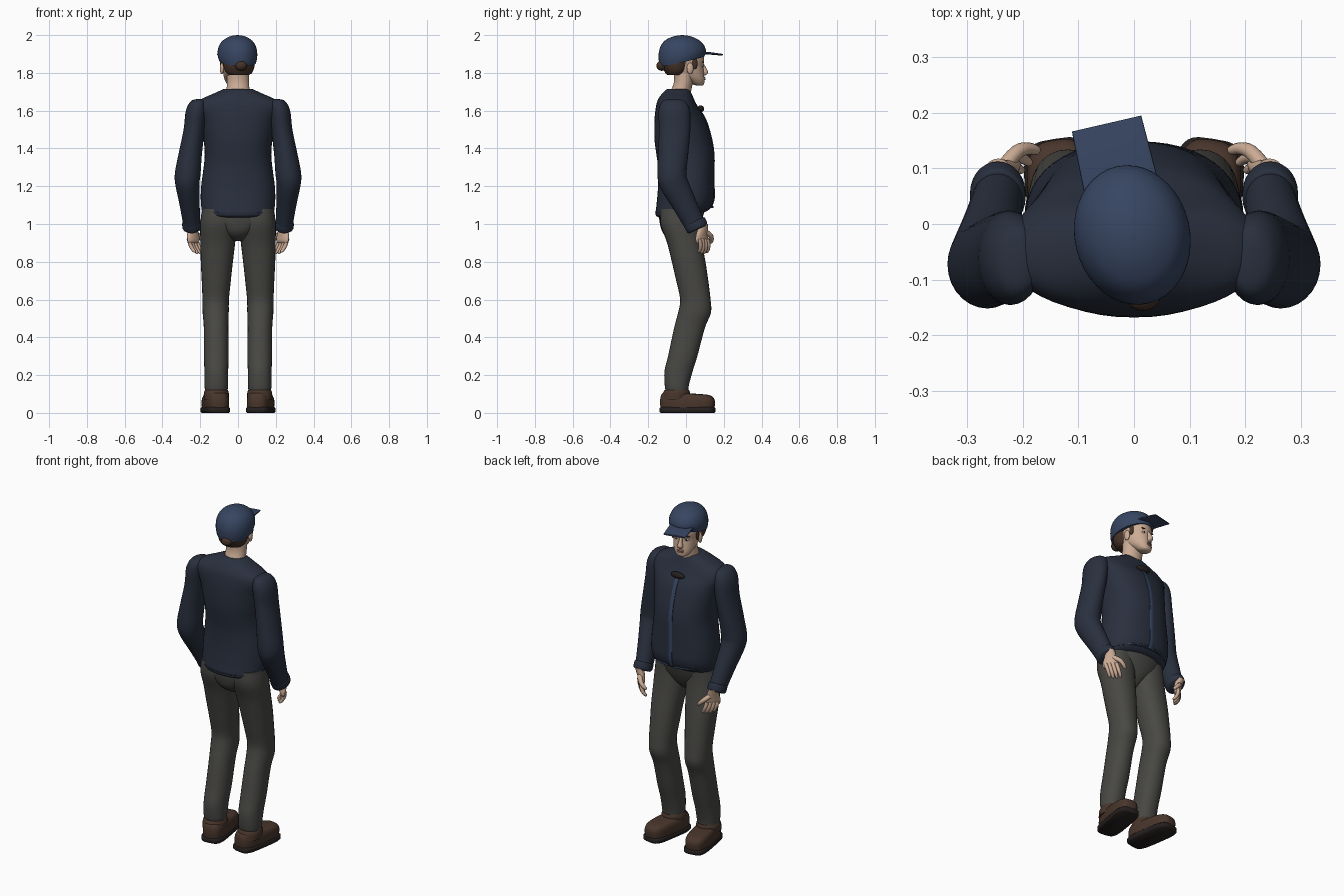
import bpy, bmesh, math
from mathutils import Matrix, Vector


def material(name, r, g, b):
    m = bpy.data.materials.new(name)
    m.diffuse_color = (r, g, b, 1)
    return m


NAVY = material("navy_cloth", .022, .029, .048)
BLUE = material("blue_cloth", .038, .06, .12)
GREY = material("grey_cloth", .065, .064, .058)
BROWN = material("brown_leather", .065, .036, .024)
SOLE = material("dark_sole", .018, .014, .013)
SKIN = material("skin", .6, .41, .3)
LIP = material("lips", .4, .19, .15)
HAIR = material("brown_hair", .06, .032, .022)
WHITE = material("eye_white", .7, .7, .68)
I = Matrix.Identity(4)


def spline(rows, steps):
    """Smooth interpolation through rows of numbers."""
    out = []
    for i in range(len(rows) - 1):
        a, b, c, d = (rows[max(0, min(len(rows) - 1, i + k))] for k in (-1, 0, 1, 2))
        for j in range(steps):
            t = j / steps
            out.append([.5 * (2*q + (r-p)*t + (2*p-5*q+4*r-s)*t*t + (3*q-p-3*r+s)*t**3)
                        for p, q, r, s in zip(a, b, c, d)])
    return out + [list(rows[-1])]


def skin_rings(name, rings, mat, sharp=50):
    """Join rings of points into one closed smooth mesh."""
    bm = bmesh.new()
    vr = [[bm.verts.new(p) for p in r] for r in rings]
    n = len(vr[0])
    for a, b in zip(vr, vr[1:]):
        for k in range(n):
            bm.faces.new((a[k], a[(k+1) % n], b[(k+1) % n], b[k]))
    bm.faces.new(vr[0])
    bm.faces.new(vr[-1])
    bmesh.ops.recalc_face_normals(bm, faces=bm.faces)
    me = bpy.data.meshes.new(name)
    bm.to_mesh(me)
    bm.free()
    me.shade_smooth()
    me.set_sharp_from_angle(angle=math.radians(sharp))
    me.materials.append(mat)
    ob = bpy.data.objects.new(name, me)
    bpy.context.collection.objects.link(ob)
    return ob


def loft(name, rows, mat, n=2.0, side=1, steps=4, segs=28, mtx=I, sharp=50):
    """Rows: x, y, z, half width, half depth, tilt about x."""
    rows = [tuple(r) + (0,) * (6 - len(r)) for r in rows]
    rings = []
    for x, y, z, rx, ry, t in spline(rows, steps):
        ring = []
        for k in range(segs):
            a = 2 * math.pi * k / segs
            c, s = math.cos(a), math.sin(a)
            c = math.copysign(abs(c) ** (2 / n), c) * max(rx, .001)
            s = math.copysign(abs(s) ** (2 / n), s) * max(ry, .001)
            p = mtx @ Vector((x + c, y + s * math.cos(t), z + s * math.sin(t)))
            ring.append((p.x * side, p.y, p.z))
        rings.append(ring)
    return skin_rings(name, rings, mat, sharp)


def tube(name, rows, mat, side=1, steps=3, segs=10):
    """Rows: x, y, z, radius along a free path."""
    pts = spline(rows, steps)
    rings = []
    for i, p in enumerate(pts):
        d = Vector(pts[min(i+1, len(pts)-1)][:3]) - Vector(pts[max(i-1, 0)][:3])
        q = d.to_track_quat('Z', 'Y')
        ring = []
        for k in range(segs):
            a = 2 * math.pi * k / segs
            v = Vector(p[:3]) + q @ Vector((math.cos(a), math.sin(a), 0)) * max(p[3], .0008)
            ring.append((v.x * side, v.y, v.z))
        rings.append(ring)
    return skin_rings(name, rings, mat)


def ball(name, c, r, mat, side=1, mtx=I):
    rows = [(c[0], c[1], c[2] - r[2] * math.cos(a), r[0] * math.sin(a), r[1] * math.sin(a))
            for a in [math.pi * i / 12 for i in range(13)]]
    return loft(name, rows, mat, side=side, steps=1, segs=20, mtx=mtx)


# jacket: z, back y, front y, half width, hem tilt
body = [(1.05, -.145, .105, .178, .12), (1.068, -.162, .132, .19, .12),
        (1.12, -.156, .148, .197, .08), (1.2, -.148, .148, .195, 0),
        (1.3, -.148, .148, .182, 0), (1.37, -.157, .147, .176, 0),
        (1.45, -.167, .135, .183, 0), (1.55, -.167, .105, .202, 0),
        (1.615, -.16, .066, .226, 0), (1.655, -.15, .045, .205, 0),
        (1.69, -.127, .03, .13, 0), (1.715, -.1, .015, .075, 0)]
loft("jacket", [(0, (b+f)/2, z, w, (f-b)/2, t) for z, b, f, w, t in body], NAVY, n=2.3, segs=48)
loft("zip_strip", [(0, f - .001, z + (f-b)/2 * math.sin(t), .012, .005)
                   for z, b, f, w, t in body[1:9]], BLUE, n=4, segs=12)
ball("collar_tab", (0, .078, 1.61), (.045, .018, .018), SOLE)
loft("hem_band", [(0, -.015, 1.066, .19, .147, .12), (0, -.013, 1.078, .194, .151, .12)], NAVY, n=2.3, segs=48)
for s in (1, -1):
    tube("hem_piping", [(.02, .142, 1.09, .005), (.08, .128, 1.088, .005), (.13, .1, 1.085, .005)], BLUE, s)

# pelvis
loft("trouser_seat", [(0, -.03, .91, .03, .04), (0, -.035, .95, .09, .085), (0, -.03, 1.01, .165, .11),
                      (0, -.02, 1.09, .18, .125)], GREY, segs=36)

for s in (1, -1):
    # trouser leg
    leg = [(1.08, .1, .09, -.135, .07), (1.0, .102, .098, -.135, .072), (.9, .107, .092, -.1, .085),
           (.8, .112, .085, -.075, .103), (.7, .115, .077, -.052, .118), (.6, .118, .07, -.031, .13),
           (.53, .118, .069, -.042, .132), (.45, .116, .065, -.063, .1), (.3, .115, .065, -.095, .06),
           (.22, .115, .063, -.114, .035), (.14, .115, .062, -.112, .014), (.1, .115, .056, -.102, .012)]
    loft("trouser_leg", [(x, (b+f)/2, z, w, (f-b)/2) for z, x, w, b, f in leg], GREY, n=2.2, side=s)
    # shoe, toes turned out
    turn = Matrix.Translation((.12, .008, 0)) @ Matrix.Rotation(math.radians(-9), 4, 'Z')
    loft("shoe_sole", [(0, 0, 0, .062, .142), (0, 0, .006, .067, .147), (0, 0, .024, .067, .147),
                       (0, 0, .03, .062, .142)], SOLE, n=4, side=s, steps=1, segs=40, mtx=turn)
    loft("shoe_upper", [(0, 0, .028, .063, .143), (0, 0, .06, .064, .145), (0, -.002, .085, .06, .139, -.03),
                        (0, -.006, .1, .048, .122, -.05), (0, -.01, .104, .02, .08, -.05)],
         BROWN, n=3.2, side=s, segs=40, mtx=turn)
    loft("shoe_collar", [(.115, -.055, .07, .066, .072), (.115, -.05, .105, .066, .072),
                         (.115, -.048, .122, .06, .064)], BROWN, side=s)
    # sleeve and cuff
    loft("sleeve", [(.205, -.065, 1.662, .01, .02), (.21, -.065, 1.65, .04, .06), (.22, -.062, 1.6, .056, .083),
                    (.232, -.06, 1.5, .056, .083), (.253, -.068, 1.37, .062, .08, .03),
                    (.266, -.074, 1.27, .068, .078, .12), (.268, -.062, 1.21, .064, .075, .35),
                    (.256, -.005, 1.1, .053, .064, .5), (.245, .045, 1.0, .046, .055, .48)], NAVY, side=s)
    loft("cuff", [(.245, .043, 1.012, .046, .056, .45), (.245, .047, 1.005, .05, .06, .45),
                  (.245, .06, .98, .049, .058, .45), (.245, .064, .972, .04, .05, .45)], NAVY, side=s)
    # hand
    hand_turn = Matrix.Translation((.24, .087, 0)) @ Matrix.Rotation(math.radians(-52), 4, 'Z')
    loft("palm", [(0, -.01, 1.0, .025, .022), (0, 0, .965, .033, .022), (0, .004, .935, .042, .018),
                  (0, .006, .912, .042, .015), (0, .006, .9, .036, .009)], SKIN, side=s,
         mtx=Matrix.Translation((.24, .087, 0)) @ Matrix.Rotation(math.radians(135), 4, 'Z'))
    for i in range(4):
        o = (i - 1.5) * .02
        x, y = .24 - .7 * o, .092 + .7 * o
        e = (0, .006, .006, .002)[i]
        tube("finger", [(x, y, .922, .011), (x - .008, y + .006, .892 - e, .0105),
                        (x - .02, y + .004, .868 - e, .0095), (x - .031, y - .003, .854 - e, .007),
                        (x - .034, y - .006, .851 - e, .001)], SKIN, s)
    tube("thumb", [(.232, .105, .958, .014), (.21, .13, .938, .013), (.19, .136, .918, .011),
                   (.174, .132, .903, .008), (.17, .13, .9, .001)], SKIN, s)

# neck, then the head turned a little to one side
loft("neck", [(0, -.04, 1.65, .075, .065), (0, -.028, 1.7, .062, .055), (0, -.014, 1.75, .059, .05),
              (0, -.01, 1.81, .06, .055)], SKIN)
H = (Matrix.Translation((-.003, -.02, 0)) @ Matrix.Rotation(math.radians(13), 4, 'Z')
     @ Matrix.Translation((0, .02, 0)))
face = [(1.733, .062, .088, .018), (1.74, .035, .097, .034), (1.76, .0, .099, .05), (1.78, -.04, .098, .06),
        (1.805, -.085, .095, .068), (1.835, -.115, .092, .074), (1.87, -.13, .097, .079), (1.92, -.12, .09, .076)]
loft("head", [(0, (b+f)/2, z, w, (f-b)/2) for z, b, f, w in face], SKIN, n=2.2, segs=36, mtx=H)
loft("nose", [(0, .088, 1.85, .007, .008), (0, .097, 1.825, .01, .014), (0, .103, 1.803, .016, .017),
              (0, .098, 1.79, .014, .012), (0, .092, 1.785, .006, .006)], SKIN, segs=16, mtx=H)
ball("upper_lip", (0, .097, 1.773), (.021, .008, .005), LIP, mtx=H)
ball("lower_lip", (0, .097, 1.765), (.018, .008, .005), LIP, mtx=H)
for e in (1, -1):
    ball("eye", (.03 * e, .08, 1.836), (.013, .009, .007), WHITE, mtx=H)
    ball("pupil", (.03 * e, .086, 1.836), (.005, .005, .006), SOLE, mtx=H)
    ball("eyebrow", (.032 * e, .085, 1.857), (.019, .006, .004), HAIR, mtx=H)
    ball("ear", (.079 * e, .005, 1.823), (.01, .018, .03), SKIN, mtx=H)
    ball("sideburn", (.074 * e, .032, 1.85), (.008, .014, .03), HAIR, mtx=H)

# hair with a bun at the nape
loft("hair", [(0, -.062, 1.79, .055, .04), (0, -.058, 1.805, .072, .055), (0, -.055, 1.835, .083, .072),
              (0, -.05, 1.88, .088, .08)], HAIR, mtx=H)
ball("hair_bun", (-.005, -.13, 1.838), (.032, .028, .027), HAIR, mtx=H)

# cap with a flat peak
loft("cap", [(0, -.02, 1.861, .097, .122, .22), (0, -.02, 1.885, .103, .127, .17), (0, -.02, 1.915, .103, .126, .08),
             (0, -.02, 1.945, .095, .115, .03), (0, -.02, 1.97, .078, .094), (0, -.02, 1.988, .051, .062),
             (0, -.02, 1.997, .025, .03), (0, -.02, 2.0, 0, 0)], BLUE, segs=40, mtx=H)
up = math.pi / 2
loft("cap_peak", [(0, .05, 1.908, .068, .006, up), (0, .12, 1.904, .066, .006, up),
                  (0, .186, 1.897, .064, .004, up)], BLUE, n=5, mtx=H)
